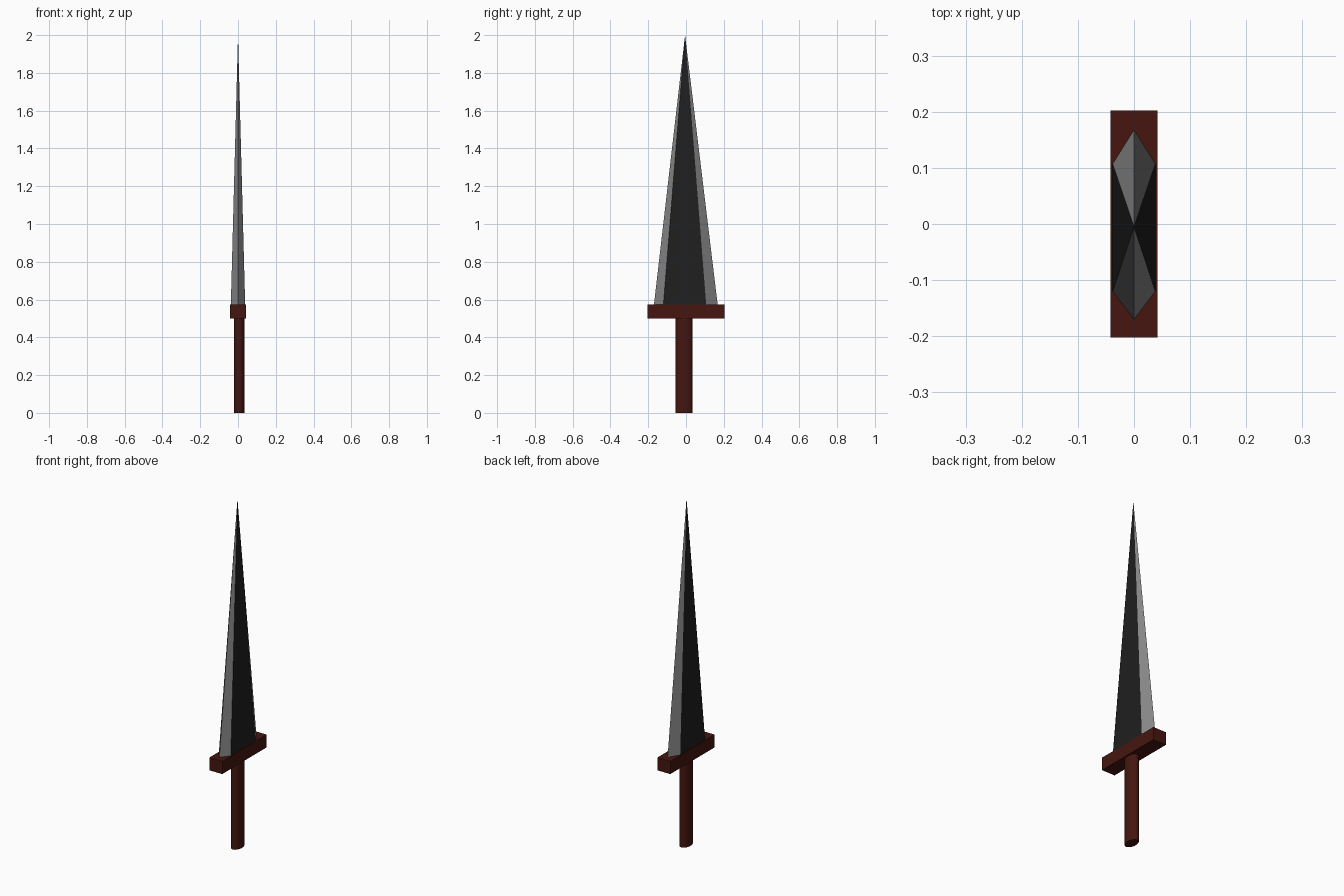
import bpy, bmesh

if "Cube" in bpy.data.objects:
    bpy.data.objects.remove(bpy.data.objects["Cube"])


def material(name, color):
    m = bpy.data.materials.new(name)
    m.diffuse_color = color
    m.use_nodes = True
    m.node_tree.nodes["Principled BSDF"].inputs["Base Color"].default_value = m.diffuse_color
    return m


def mesh_object(name, bm, mat):
    bmesh.ops.recalc_face_normals(bm, faces=bm.faces)
    me = bpy.data.meshes.new(name)
    bm.to_mesh(me)
    bm.free()
    me.materials.append(mat)
    ob = bpy.data.objects.new(name, me)
    bpy.context.collection.objects.link(ob)
    return ob


steel = material("dark_steel", (0.014, 0.014, 0.014, 1))
edge_steel = material("edge_steel", (0.24, 0.24, 0.24, 1))
wood = material("dark_red_wood", (0.061, 0.008, 0.005, 1))

# Blade: flattened hexagon tapering to a point, with lighter bevelled edges
section = [(0, -0.17), (0.038, -0.12), (0.038, 0.107),
           (0, 0.168), (-0.038, 0.107), (-0.038, -0.12)]
bm = bmesh.new()
ring = [bm.verts.new((x, y, 0.57)) for x, y in section]
tip = bm.verts.new((0, -0.005, 2.0))
bm.faces.new(ring)
for i in range(6):
    face = bm.faces.new((ring[i], ring[(i + 1) % 6], tip))
    face.material_index = 0 if i in (1, 4) else 1
blade = mesh_object("blade", bm, steel)
blade.data.materials.append(edge_steel)

# Guard: plain crossbar
bm = bmesh.new()
bmesh.ops.create_cube(bm, size=1)
bmesh.ops.scale(bm, vec=(0.083, 0.405, 0.073), verts=bm.verts)
bmesh.ops.translate(bm, vec=(0, 0, 0.5365), verts=bm.verts)
mesh_object("guard", bm, wood)

# Grip: oval rod, slightly off-centre under the guard
bm = bmesh.new()
bmesh.ops.create_cone(bm, cap_ends=True, segments=32, radius1=1, radius2=1, depth=1)
bmesh.ops.scale(bm, vec=(0.028, 0.045, 0.502), verts=bm.verts)
bmesh.ops.translate(bm, vec=(0.006, -0.011, 0.251), verts=bm.verts)
grip = mesh_object("grip", bm, wood)
bpy.context.view_layer.objects.active = grip
grip.select_set(True)
bpy.ops.object.shade_smooth_by_angle()
